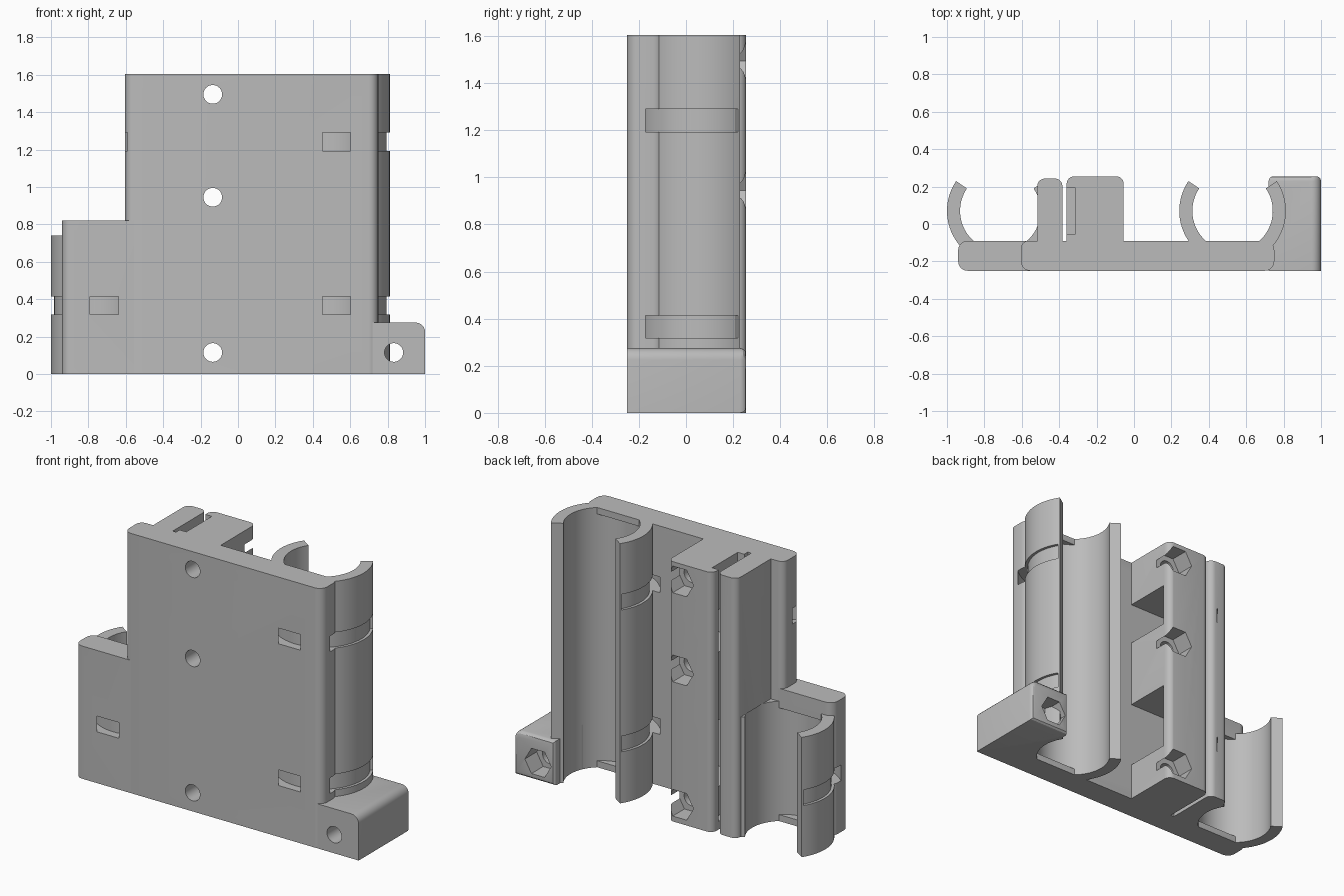
import bpy
import bmesh
from math import sin, cos, pi, radians

old = bpy.data.objects.get("Cube")
if old:
    bpy.data.objects.remove(old, do_unlink=True)

grey = bpy.data.materials.new("plain grey")
grey.use_nodes = True
colour = (0.5, 0.5, 0.5, 1)
grey.diffuse_color = colour
grey.node_tree.nodes["Principled BSDF"].inputs["Base Color"].default_value = colour

FRONT, FACE = -0.25, -0.09          # plate front and back surfaces
CELL_Y, BORE, SHELL = 0.07, 0.215, 0.285
RIGHT, LEFT = 0.527, -0.715         # cell centre lines
HEIGHT = 1.605


def prism(name, pts, lo, hi, axis="z"):
    """Extrude an outline along z, or an x-z outline along y."""
    bm = bmesh.new()
    place = (lambda a, b: (a, b, lo)) if axis == "z" else (lambda a, b: (a, lo, b))
    face = bm.faces.new([bm.verts.new(place(a, b)) for a, b in pts])
    new = bmesh.ops.extrude_face_region(bm, geom=[face])["geom"]
    shift = (0, 0, hi - lo) if axis == "z" else (0, hi - lo, 0)
    bmesh.ops.translate(bm, vec=shift, verts=[g for g in new if isinstance(g, bmesh.types.BMVert)])
    bmesh.ops.recalc_face_normals(bm, faces=bm.faces)
    mesh = bpy.data.meshes.new(name)
    bm.to_mesh(mesh)
    bm.free()
    obj = bpy.data.objects.new(name, mesh)
    bpy.context.scene.collection.objects.link(obj)
    mesh.materials.append(grey)
    return obj


def rounded(x0, x1, y0, y1, radii, steps=6):
    """Rectangle outline; radii run from lower left, anticlockwise."""
    pts = []
    corners = ((x0, y0, 1, 1), (x1, y0, -1, 1), (x1, y1, -1, -1), (x0, y1, 1, -1))
    for i, ((x, y, sx, sy), r) in enumerate(zip(corners, radii)):
        if r == 0:
            pts.append((x, y))
            continue
        for k in range(steps + 1):
            t = pi + (i + k / steps) * pi / 2
            pts.append((x + sx * r + r * cos(t), y + sy * r + r * sin(t)))
    return pts


def circle(x, y, r, n=32):
    return [(x + r * cos(2 * pi * k / n), y + r * sin(2 * pi * k / n)) for k in range(n)]


def clip(x, inner, outer, start, n=48):
    """C-shaped outline open towards +y; start is the left tip angle."""
    angles = [radians(start + (540 - 2 * start) * k / n) for k in range(n + 1)]
    out = [(x + outer * cos(t), CELL_Y + outer * sin(t)) for t in angles]
    inn = [(x + inner * cos(t), CELL_Y + inner * sin(t)) for t in reversed(angles)]
    return out + inn


def box(name, x0, x1, y0, y1, z0, z1):
    return prism(name, [(x0, y0), (x1, y0), (x1, y1), (x0, y1)], z0, z1)


# Mounting plate, tall and short portions
end = 0.05
plate = prism("back_plate", rounded(-0.605, 0.75, FRONT, FACE, (end, end, end, 0.04)), 0, HEIGHT)
wing = prism("short_plate", rounded(-0.94, -0.5, FRONT, FACE, (end, 0, 0, end)), 0, 0.82)

# Two ribs with a narrow wiring gap between them
outer_rib = prism("outer_rib", rounded(-0.517, -0.383, -0.15, 0.243, (0, 0, 0.04, 0.04)), 0, HEIGHT)
nut_rib = prism("nut_rib", rounded(-0.36, -0.055, -0.15, 0.255, (0, 0, 0.04, 0.04)), 0, HEIGHT)

# Cell holders
tall_clip = prism("tall_cell_clip", clip(RIGHT, BORE, SHELL, 146), 0, HEIGHT)
short_clip = prism("short_cell_clip", clip(LEFT, BORE, SHELL, 146), 0, 0.74)

# Side foot with softened back edges
foot = prism("side_foot", rounded(0.72, 1.0, 0, 0.275, (0, 0, 0.05, 0)), FRONT, 0.255, "y")
bm = bmesh.new()
bm.from_mesh(foot.data)
back = [e for e in bm.edges if all(v.co.y > 0.25 for v in e.verts)]
bmesh.ops.bevel(bm, geom=back, offset=0.025, segments=3, profile=0.5, affect="EDGES")
bm.to_mesh(foot.data)
bm.free()

# Cutters: cell bores, strap channels, screw holes and nut pockets
tall_bore = prism("tall_bore", circle(RIGHT, CELL_Y, BORE, 64), 0.04, 1.565)
short_bore = prism("short_bore", circle(LEFT, CELL_Y, BORE, 64), 0.04, 0.70)
open_bore = prism("open_bore", circle(LEFT, CELL_Y, BORE, 64), -0.1, 0.74)
foot_bore = prism("foot_bore", circle(RIGHT, CELL_Y, BORE, 64), -0.1, 0.4)
straps = {}
for side, x in (("tall", RIGHT), ("short", LEFT)):
    straps[side] = [prism("strap_channel", clip(x, 0.268, 0.329, 148), z, z + 0.097)
                    for z in (0.317, 1.193)]

screws, nuts = [], []
for z in (0.115, 0.945, 1.495):
    screws.append(prism("screw_hole", circle(-0.135, z, 0.05), -0.4, 0.4, "y"))
    nuts.append(prism("nut_pocket", circle(-0.135, z, 0.095, 6), 0.14, 0.4, "y"))
foot_screw = prism("foot_screw_hole", circle(0.833, 0.115, 0.05), -0.4, 0.4, "y")
foot_nut = prism("foot_nut_pocket", circle(0.833, 0.115, 0.09, 6), 0.14, 0.4, "y")

# Cutters: wiring slot and side windows of the nut rib
slot = box("wiring_slot", -0.4, -0.315, -0.055, 0.195, 0.05, 1.7)
windows = [box("wiring_window", -0.33, 0.05, FACE, 0.205, lo, hi)
           for lo, hi in ((0.23, 0.64), (1.06, 1.32))]

jobs = [
    (plate, [tall_bore, short_bore] + straps["tall"] + straps["short"] + screws),
    (wing, [short_bore, straps["short"][0]]),
    (outer_rib, [open_bore] + straps["short"]),
    (nut_rib, [slot] + windows + screws + nuts),
    (tall_clip, straps["tall"]),
    (short_clip, straps["short"][:1]),
    (foot, [foot_bore, foot_screw, foot_nut]),
]

# Carve each part, keep the result, then discard the cutters
cutters = set()
for part, tools in jobs:
    for tool in tools:
        mod = part.modifiers.new("cut", "BOOLEAN")
        mod.operation = "DIFFERENCE"
        mod.solver = "EXACT"
        mod.object = tool
        cutters.add(tool)
bpy.context.view_layer.update()
graph = bpy.context.evaluated_depsgraph_get()
carved = [(part, bpy.data.meshes.new_from_object(part.evaluated_get(graph))) for part, _ in jobs]
for part, mesh in carved:
    part.modifiers.clear()
    part.data = mesh
for tool in cutters:
    bpy.data.objects.remove(tool, do_unlink=True)

# Smooth the curved walls and keep the corners crisp
bpy.ops.object.select_all(action="DESELECT")
for part, _ in jobs:
    part.select_set(True)
bpy.context.view_layer.objects.active = plate
bpy.ops.object.shade_smooth_by_angle(angle=radians(30))
